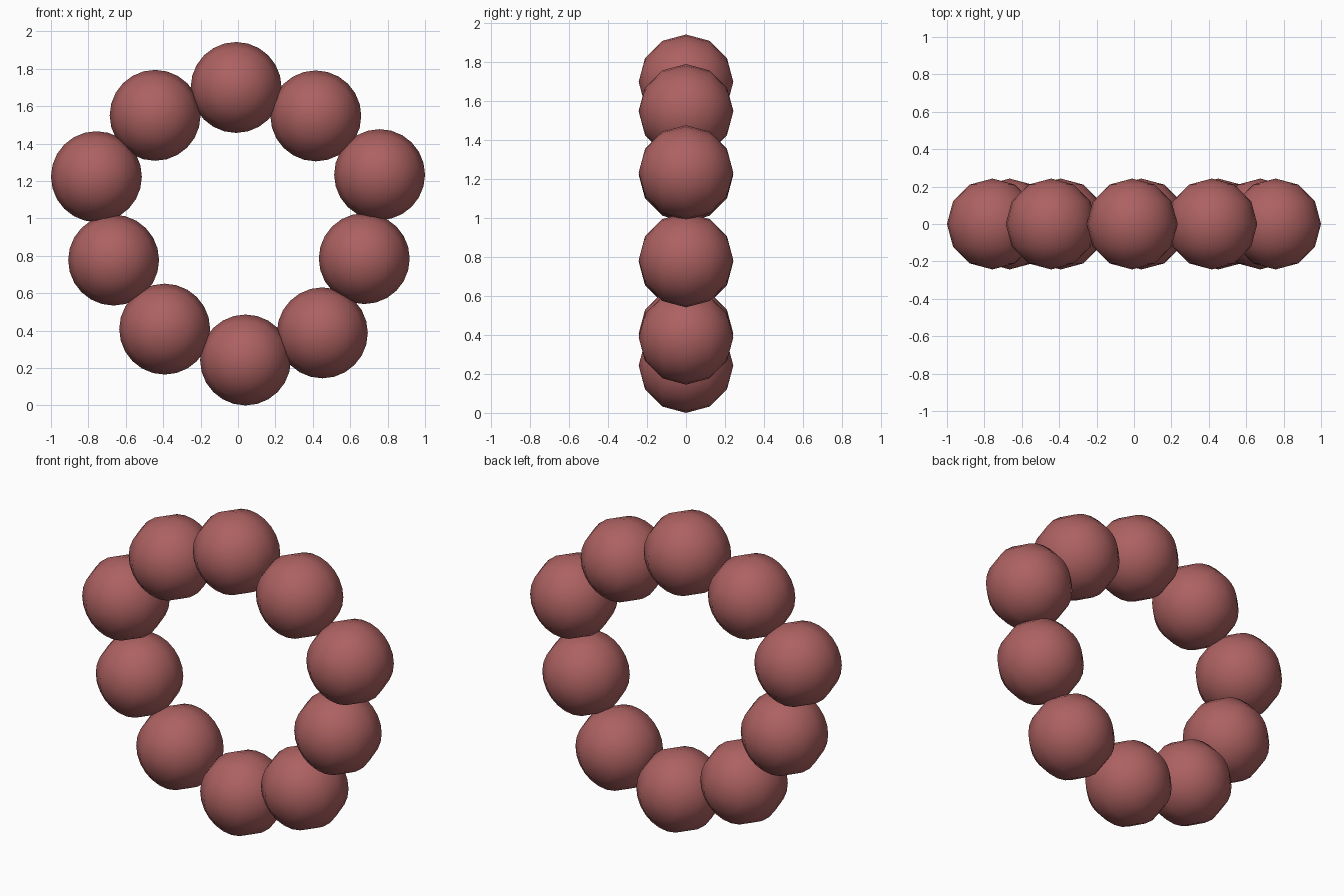
import bpy
import math

cube = bpy.data.objects.get("Cube")
if cube:
    bpy.data.objects.remove(cube, do_unlink=True)

# Dusty red for every bead
red = bpy.data.materials.new("dusty_red")
red.use_nodes = True
colour = (0.42, 0.12, 0.12, 1)
red.diffuse_color = colour
red.node_tree.nodes["Principled BSDF"].inputs["Base Color"].default_value = colour

RADIUS = 0.243

# Bead centres (x, z) around the slightly uneven ring
CENTRES = [
    (-0.01, 1.70), (-0.443, 1.551), (-0.757, 1.223), (-0.665, 0.777),
    (-0.392, 0.408), (0.04, 0.243), (0.451, 0.388), (0.675, 0.785),
    (0.757, 1.234), (0.416, 1.548),
]


def add_bead(number, x, z):
    """Smooth bead with few rings, its poles pointing front and back."""
    bpy.ops.mesh.primitive_uv_sphere_add(
        segments=24, ring_count=6, radius=RADIUS,
        location=(x, 0, z), rotation=(math.pi / 2, 0, 0))
    bead = bpy.context.object
    bead.name = f"bead_{number}"
    bead.data.materials.append(red)
    bpy.ops.object.shade_smooth()


for number, (x, z) in enumerate(CENTRES, 1):
    add_bead(number, x, z)
